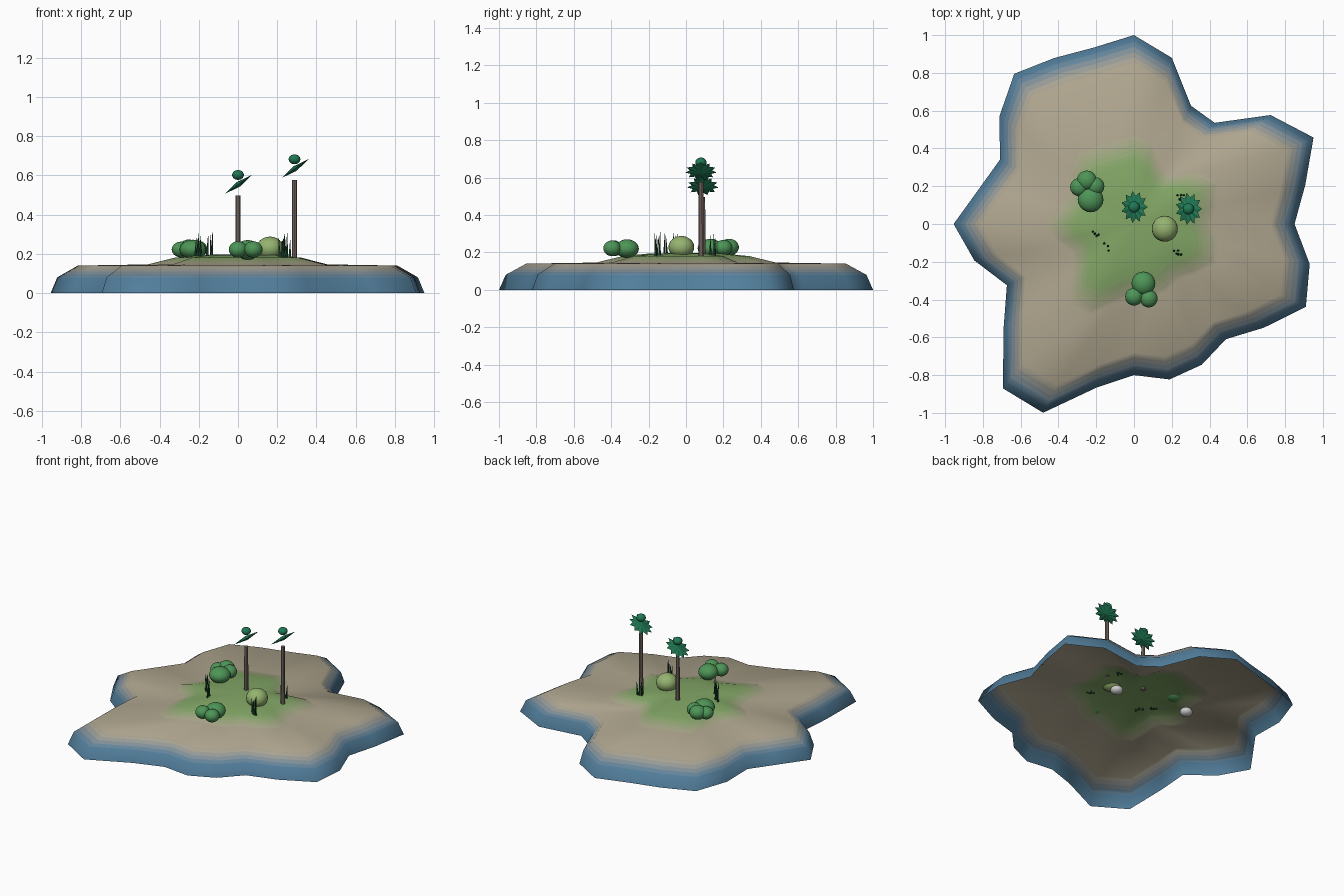
import bpy, bmesh, math
from math import sin, cos, pi

if "Cube" in bpy.data.objects:
    bpy.data.objects.remove(bpy.data.objects["Cube"])

MATS = {}
def mat(name, rgb):
    if name not in MATS:
        m = bpy.data.materials.new(name)
        m.diffuse_color = (*rgb, 1)
        m.use_nodes = True
        m.node_tree.nodes["Principled BSDF"].inputs["Base Color"].default_value = m.diffuse_color
        MATS[name] = m
    return MATS[name]

BUSH, PALE = (.075, .30, .095), (.30, .45, .16)
PALM, BARK, BLADE = (.014, .19, .09), (.25, .19, .165), (.012, .075, .03)
BLUE, SAND, GRASS = (.085, .21, .33), (.44, .39, .28), (.23, .39, .135)

def mix(a, b, t):
    return tuple(p + (q - p) * t for p, q in zip(a, b))

def obj_from_bm(bm, name):
    me = bpy.data.meshes.new(name)
    bm.to_mesh(me)
    bm.free()
    ob = bpy.data.objects.new(name, me)
    bpy.context.collection.objects.link(ob)
    return ob

# Island shell: star-like outline scaled through a profile, open underneath
radii = [.85, .93, 1.055, .925, .685, .695, .902, 1.0, .958, .975, 1.017, .912, .787, .841,
         .955, .867, .747, .883, 1.113, 1.109, .888, .80, .844, .827, .78, .88, 1.01, .954]
N = len(radii)
# (scale, z, colour, bands leading to this ring)
profile = [(1, 0, BLUE, 0), (.965, .08, BLUE, 1), (.855, .14, SAND, 4), (.48, .146, SAND, 1),
           (.34, .18, GRASS, 5), (.2, .194, GRASS, 1)]
bm = bmesh.new()
slots = []

def ring(s, z):
    return [bm.verts.new((r * s * cos(2 * pi * i / N), r * s * sin(2 * pi * i / N), z))
            for i, r in enumerate(radii)]

def slot(col):
    m = mat("ground_%.3f_%.3f_%.3f" % col, col)
    if m not in slots:
        slots.append(m)
    return slots.index(m)

prev = ring(1, 0)
for a, b in zip(profile, profile[1:]):
    for k in range(b[3]):
        t = (k + 1) / b[3]
        cur = ring(a[0] + (b[0] - a[0]) * t, a[1] + (b[1] - a[1]) * t)
        idx = slot(mix(a[2], b[2], (k + .5) / b[3]))
        for i in range(N):
            j = (i + 1) % N
            f = bm.faces.new((prev[i], prev[j], cur[j], cur[i]))
            f.material_index, f.smooth = idx, True
        prev = cur
top = bm.verts.new((0, 0, .198))
for i in range(N):
    f = bm.faces.new((prev[i], prev[(i + 1) % N], top))
    f.material_index, f.smooth = slot(GRASS), True
island = obj_from_bm(bm, "island_ground")
for m in slots:
    island.data.materials.append(m)

def ball(name, loc, scale, m=None):
    bpy.ops.mesh.primitive_uv_sphere_add(segments=20, ring_count=12, location=loc)
    ob = bpy.context.object
    ob.name, ob.scale = name, scale
    bpy.ops.object.shade_smooth()
    if m:
        ob.data.materials.append(m)

def cone(name, x, y, z0, z1, r0, r1, sides, m, tilt=(0, 0)):
    bpy.ops.mesh.primitive_cone_add(vertices=sides, radius1=r0, radius2=r1, depth=z1 - z0,
                                    location=(x, y, (z0 + z1) / 2), rotation=(*tilt, 0))
    ob = bpy.context.object
    ob.name = name
    ob.data.materials.append(m)
    bpy.ops.object.shade_smooth_by_angle()

# Bushes: clusters of squashed balls (x, y, z, radius, half height)
green = mat("bush_green", BUSH)
for x, y, z, r, h in [(-.25, .23, .228, .053, .045), (-.29, .195, .222, .048, .04),
                      (-.205, .2, .225, .048, .042), (-.23, .13, .222, .068, .05),
                      (.05, -.315, .22, .063, .05), (0, -.385, .222, .047, .042),
                      (.078, -.395, .222, .047, .042)]:
    ball("bush_ball", (x, y, z), (r, r, h), green)
ball("pale_bush", (.163, -.025, .228), (.069, .069, .06), mat("bush_pale", PALE))

# Buried grey stones, seen only from below
for x, y in [(.2, .07), (-.31, .14)]:
    ball("stone", (x, y, .115), (.04, .04, .028))

# Trees: trunk, tilted frond disc, round crown tip
palm = mat("palm_green", PALM)
def tree(x, y, h):
    cone("trunk", x, y, .18, h, .0145, .0125, 10, mat("bark", BARK))
    bm = bmesh.new()
    n = 22
    rim = [bm.verts.new((r * cos(2 * pi * i / n), r * sin(2 * pi * i / n), 0))
           for i in range(n) for r in [.086 if i % 2 == 0 else .06]]
    up, down = bm.verts.new((0, 0, .014)), bm.verts.new((0, 0, -.014))
    for i in range(n):
        j = (i + 1) % n
        bm.faces.new((rim[i], rim[j], up))
        bm.faces.new((rim[j], rim[i], down))
    ob = obj_from_bm(bm, "fronds")
    ob.location, ob.rotation_euler = (x + .002, y, h + .057), (0, -math.radians(35), 0)
    ob.data.materials.append(palm)
    ball("crown_tip", (x, y, h + .105), (.03, .03, .025), palm)

tree(0, .09, .497)
tree(.288, .08, .577)

# Grass tufts: thin pointed blades (x, y, tip height)
blade = mat("blade_green", BLADE)
for i, (x, y, z) in enumerate([(-.215, -.04, .28), (-.2, -.065, .305), (-.205, -.05, .3),
                               (-.19, -.055, .29), (-.155, -.105, .29), (-.14, -.115, .3),
                               (-.132, -.14, .31), (.21, -.145, .28), (.235, -.14, .3),
                               (.225, -.155, .27), (.25, -.165, .305), (.235, -.16, .29),
                               (.23, .155, .28), (.25, .15, .3), (.24, .13, .29), (.265, .155, .27)]):
    cone("grass_blade", x, y, .18, z, .007, .001, 5, blade, (.06 * sin(i * 2), .06 * cos(i * 3)))
